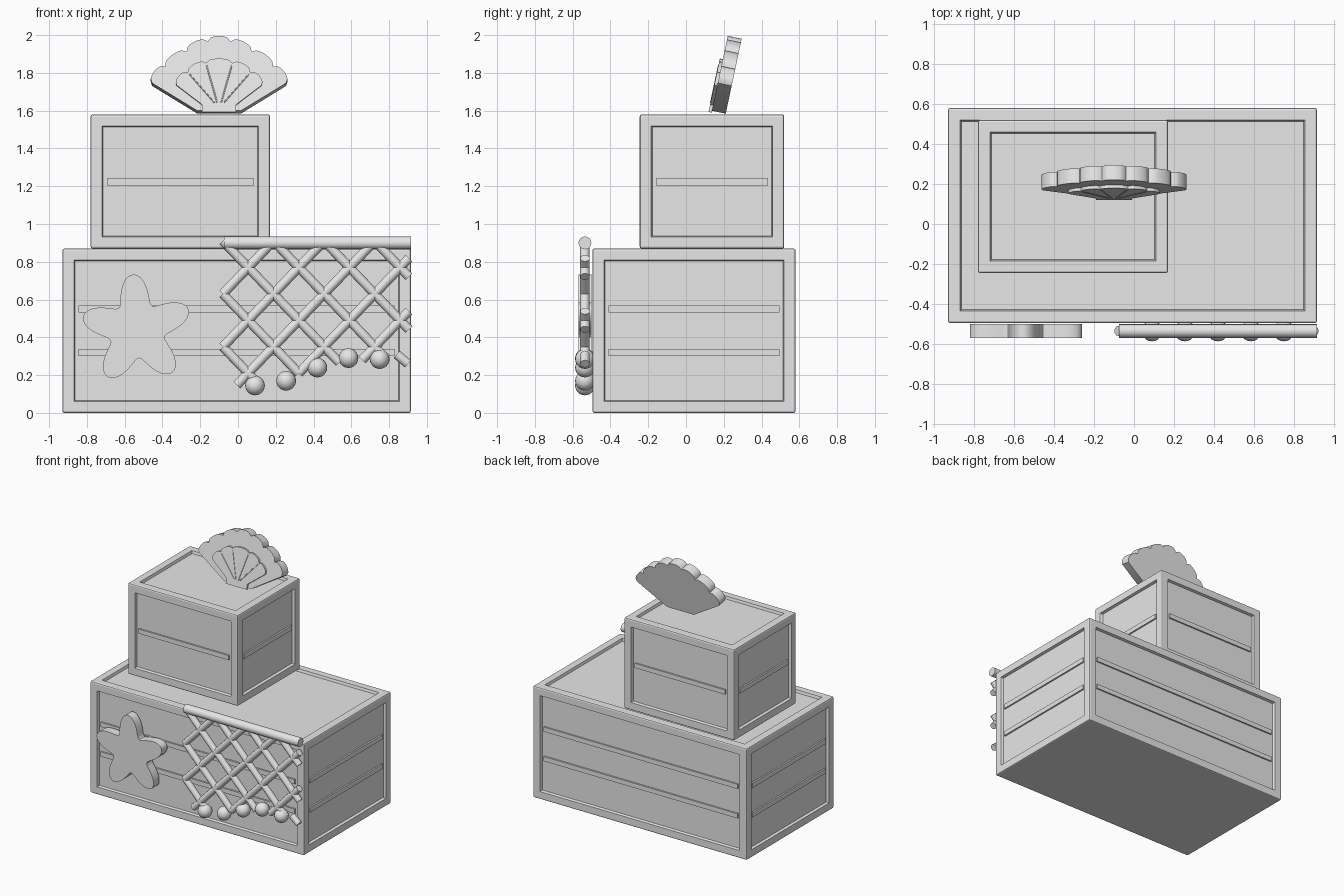
import bpy, bmesh, math
from mathutils import Vector, Matrix

if "Cube" in bpy.data.objects:
    bpy.data.objects.remove(bpy.data.objects["Cube"])

grey = bpy.data.materials.new("light_grey")
grey.diffuse_color = (0.8, 0.8, 0.8, 1)
grey.use_nodes = True
grey.node_tree.nodes["Principled BSDF"].inputs["Base Color"].default_value = grey.diffuse_color


def finish(name, bm, smooth=True):
    bmesh.ops.recalc_face_normals(bm, faces=bm.faces[:])
    me = bpy.data.meshes.new(name)
    bm.to_mesh(me)
    bm.free()
    me.materials.append(grey)
    ob = bpy.data.objects.new(name, me)
    bpy.context.collection.objects.link(ob)
    bpy.ops.object.select_all(action='DESELECT')
    ob.select_set(True)
    bpy.context.view_layer.objects.active = ob
    if smooth:
        bpy.ops.object.shade_smooth_by_angle(angle=math.radians(35))
    return ob


def box(bm, lo, hi):
    lo, hi = Vector(lo), Vector(hi)
    m = Matrix.Translation((lo + hi) / 2) @ Matrix.Diagonal((*(hi - lo), 1))
    return bmesh.ops.create_cube(bm, size=1, matrix=m)


def crate(name, lo, hi, rails):
    """Bevelled box with sunken panels on the sides and lid, plus plank rails."""
    bm = bmesh.new()
    box(bm, lo, hi)
    bmesh.ops.bevel(bm, geom=bm.edges[:], offset=0.01, segments=2,
                    profile=0.5, affect='EDGES')
    panels = [f for f in bm.faces if f.calc_area() > 0.2 and f.normal.z > -0.5]
    bmesh.ops.inset_individual(bm, faces=panels, thickness=0.072)
    bmesh.ops.inset_individual(bm, faces=panels, thickness=0.008, depth=-0.02)
    finish(name, bm, False)
    bm = bmesh.new()
    a, d, e = 0.086, 0.022, 0.008
    for z in rails:
        z0, z1 = z - 0.018, z + 0.018
        for y0, y1 in ((lo[1] + e, lo[1] + d), (hi[1] - d, hi[1] - e)):
            box(bm, (lo[0] + a, y0, z0), (hi[0] - a, y1, z1))
        for x0, x1 in ((lo[0] + e, lo[0] + d), (hi[0] - d, hi[0] - e)):
            box(bm, (x0, lo[1] + a, z0), (x1, hi[1] - a, z1))
    finish(name + "_rails", bm, False)


def plate(name, outline, depth, matrix):
    """Extrude an (x, z) outline towards +y, then place it."""
    bm = bmesh.new()
    f = bm.faces.new([bm.verts.new((x, 0, z)) for x, z in outline])
    ext = bmesh.ops.extrude_face_region(bm, geom=[f])
    vs = [v for v in ext['geom'] if isinstance(v, bmesh.types.BMVert)]
    bmesh.ops.translate(bm, verts=vs, vec=(0, depth, 0))
    bm.transform(matrix)
    return finish(name, bm)


def scallops(points, bulge, n=8):
    """Join neighbouring points with outward arcs."""
    out = []
    for (x0, z0), (x1, z1) in zip(points, points[1:]):
        for i in range(n):
            t = i / n
            b = bulge * math.sqrt(max(0, 1 - (2 * t - 1) ** 2))
            l = math.hypot(x1 - x0, z1 - z0)
            out.append((x0 + (x1 - x0) * t - (z1 - z0) / l * b,
                        z0 + (z1 - z0) * t + (x1 - x0) / l * b))
    return out + [points[-1]]


def rod(bm, p, q, r, sides=12):
    p, q = Vector(p), Vector(q)
    rot = (q - p).to_track_quat('Z', 'Y').to_matrix().to_4x4()
    bmesh.ops.create_cone(bm, cap_ends=True, segments=sides, radius1=r, radius2=r,
                          depth=(q - p).length, matrix=Matrix.Translation((p + q) / 2) @ rot)


# Stacked crates
crate("large_crate", (-0.93, -0.495, 0), (0.915, 0.58, 0.87), (0.32, 0.55))
crate("small_crate", (-0.78, -0.245, 0.87), (0.17, 0.52, 1.58), (1.223,))

# Scallop shell leaning back on the small crate
lean = Matrix.Translation((-0.1, 0.135, 1.59)) @ Matrix.Rotation(math.radians(-12), 4, 'X')
half = [(-0.355, 0.16), (-0.285, 0.25), (-0.172, 0.33), (-0.06, 0.385)]
rim = half + [(-x, z) for x, z in reversed(half)]
plate("shell", [(-0.115, 0.01)] + scallops(rim, 0.03) + [(0.115, 0.01)], 0.075, lean)

# Smaller raised shell in front, creased between its ribs
half = [(-0.225, 0.145), (-0.165, 0.215), (-0.07, 0.265)]
rim = half + [(-x, z) for x, z in reversed(half)]
inner = [(-0.09, 0.0), (-0.09, 0.04)] + scallops(rim, 0.024) + [(0.09, 0.04), (0.09, 0.0)]
plate("shell_inner", inner, 0.018, lean @ Matrix.Translation((0, -0.016, 0)))
bm = bmesh.new()
for x, z in rim[1:-1]:
    rod(bm, (x * 0.15, -0.015, 0.05), (x * 0.95, -0.015, z * 0.95), 0.004, 6)
bm.transform(lean)
finish("shell_ribs", bm)

# Starfish on the front of the large crate
star = []
for i in range(100):
    a = 2 * math.pi * i / 100
    r = 0.222 + 0.072 * math.cos(5 * (a - math.radians(94)))
    star.append((r * math.cos(a), r * math.sin(a)))
plate("starfish", star, 0.07, Matrix.Translation((-0.535, -0.57, 0.44)))

# Net: top bar, diamond ropes and beads along the curved hem
NY = -0.535
bm = bmesh.new()
rod(bm, (-0.075, NY, 0.9), (0.915, NY, 0.9), 0.034, 16)
finish("net_bar", bm)

beads = [(0.09, 0.145), (0.255, 0.17), (0.42, 0.24), (0.585, 0.29), (0.75, 0.285)]


def hem(x):
    return 0.22 + 0.07 * math.sin(min(1, max(-1, (x - 0.36) / 0.3)) * math.pi / 2)


bm = bmesh.new()
for j in range(6):
    for i in range(-1, 9):
        if (i + j) % 2:
            continue
        x, z = -0.08 + 0.134 * i, 0.91 - 0.14 * j
        for s in (-1, 1):
            pts = [(x + s * 0.134 * t / 20, z - 0.14 * t / 20) for t in range(21)]
            pts = [p for p in pts if -0.085 < p[0] < 0.905 and p[1] > hem(p[0]) - 0.01]
            if len(pts) > 4:
                rod(bm, (pts[0][0], NY, pts[0][1]), (pts[-1][0], NY, pts[-1][1]), 0.025)
rod(bm, (0.84, NY, 0.31), (0.9, NY, 0.26), 0.025)
finish("net_ropes", bm)

bm = bmesh.new()
for x, z in beads:
    bmesh.ops.create_uvsphere(bm, u_segments=20, v_segments=12, radius=0.052,
                              matrix=Matrix.Translation((x, NY, z)))
finish("net_beads", bm)
